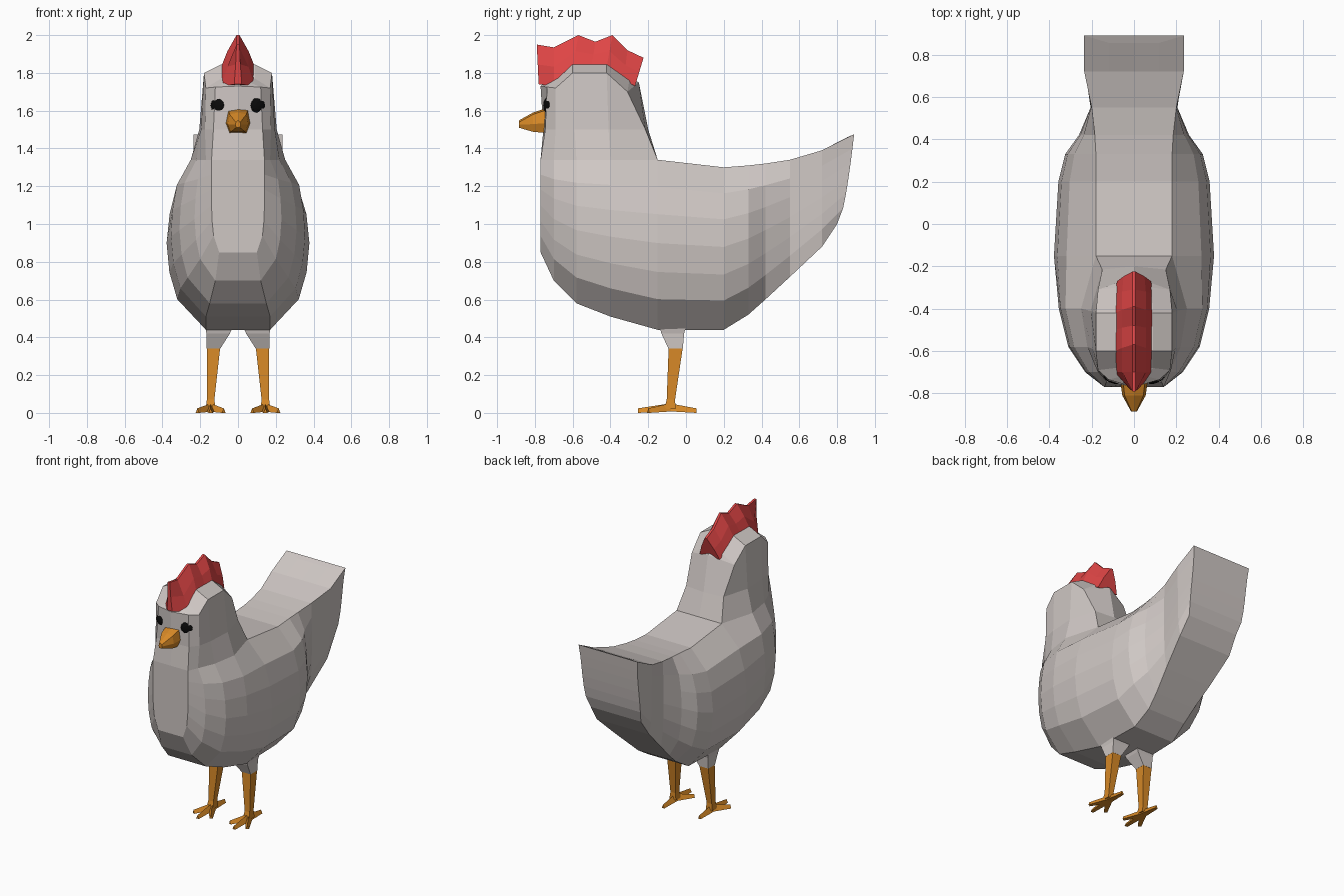
import bpy, bmesh, math
from mathutils import Vector, Matrix

if "Cube" in bpy.data.objects:
    bpy.data.objects.remove(bpy.data.objects["Cube"])


def colour(name, rgb):
    m = bpy.data.materials.new(name)
    m.diffuse_color = (*rgb, 1)
    m.use_nodes = True
    m.node_tree.nodes["Principled BSDF"].inputs["Base Color"].default_value = m.diffuse_color
    return m


WHITE = colour("feather white", (0.62, 0.57, 0.55))
RED = colour("comb red", (0.74, 0.06, 0.06))
ORANGE = colour("beak orange", (0.68, 0.25, 0.02))
BLACK = colour("eye black", (0.003, 0.003, 0.003))


def finish(name, bm, mat):
    bmesh.ops.remove_doubles(bm, verts=bm.verts, dist=0.0005)
    bmesh.ops.recalc_face_normals(bm, faces=bm.faces)
    me = bpy.data.meshes.new(name)
    bm.to_mesh(me)
    bm.free()
    me.materials.append(mat)
    ob = bpy.data.objects.new(name, me)
    bpy.context.collection.objects.link(ob)
    return ob


def loft(rings, caps=(True, True)):
    """Skin half rings (first and last point on x=0), mirrored to full rings."""
    bm = bmesh.new()
    h = len(rings[0])
    n = 2 * h - 2
    full = []
    for r in rings:
        pts = list(r) + [(-x, y, z) for x, y, z in r[-2:0:-1]]
        full.append([bm.verts.new(p) for p in pts])
    for a, b in zip(full, full[1:]):
        for i in range(n):
            j = (i + 1) % n
            bm.faces.new((a[i], a[j], b[j], b[i]))
    # ends closed with strips running from side to side
    for ring, on in ((full[0], caps[0]), (full[-1], caps[1])):
        if on:
            for i in range(h - 1):
                q = [ring[i], ring[i + 1], ring[(n - i - 1) % n], ring[(n - i) % n]]
                bm.faces.new(list(dict.fromkeys(q)))
    return bm


def tube(name, sections, mat, side):
    """Square tube through (x, y, z, half x, half y) sections, on one side."""
    bm = bmesh.new()
    rows = [[bm.verts.new((side * (x + sx * a), y + sy * b, z))
             for sx, sy in ((-1, -1), (1, -1), (1, 1), (-1, 1))]
            for x, y, z, a, b in sections]
    for p, q in zip(rows, rows[1:]):
        for i in range(4):
            bm.faces.new((p[i], p[(i + 1) % 4], q[(i + 1) % 4], q[i]))
    bm.faces.new(rows[0])
    bm.faces.new(rows[-1])
    return finish(name, bm, mat)


# Body and tail: y, bottom z, top z, bottom / widest / top half width
stations = [
    (-0.77, 0.85, 1.34, 0.10, 0.14, 0.14),
    (-0.70, 0.70, 1.34, 0.12, 0.23, 0.17),
    (-0.58, 0.58, 1.34, 0.15, 0.31, 0.22),
    (-0.40, 0.51, 1.34, 0.17, 0.355, 0.25),
    (-0.15, 0.44, 1.34, 0.17, 0.378, 0.18),
    (0.20, 0.44, 1.30, 0.16, 0.357, 0.18),
    (0.33, 0.52, 1.31, 0.15, 0.325, 0.18),
    (0.42, 0.60, 1.32, 0.16, 0.26, 0.185),
    (0.55, 0.72, 1.34, 0.185, 0.205, 0.20),
    (0.72, 0.88, 1.39, 0.21, 0.23, 0.235),
    (0.80, 1.00, 1.475, 0.20, 0.225, 0.235),
]
bulge = ((0, 0), (0.18, 0.73), (0.34, 0.93), (0.51, 1), (0.68, 0.92), (0.84, 0.70), (1, 0))
rings = []
for k, (y, zb, zt, xb, xm, xt) in enumerate(stations):
    tip = k == len(stations) - 1
    lean = lambda t: y + (0.09 * t ** 0.6 if tip else 0)
    ring = [(0, y, zb)]
    for i, (t, f) in enumerate(bulge):
        base = xb if i < 4 else xt
        ring.append((base + (xm - base) * f, lean(t), zb + (zt - zb) * t))
    ring.append((xt / 2, lean(1) - (0.035 if tip else 0), zt - (0.015 if tip else 0)))
    ring.append((0, lean(1), zt))
    rings.append(ring)
bm = loft(rings)
hidden = [f for f in bm.faces if f.calc_center_median().y < -0.16
          and all(v.co.z > 1.335 for v in f.verts)]
bmesh.ops.delete(bm, geom=hidden, context='FACES')
finish("body_and_tail", bm, WHITE)

# Neck and head, rising from the front of the body
neck = [(0, -.77), (.14, -.77), (.17, -.70), (.22, -.58), (.25, -.40), (.18, -.15), (0, -.15)]
throat = [(0, -.755), (.13, -.745), (.175, -.69), (.195, -.59), (.205, -.41), (.15, -.215), (0, -.20)]
brow = [(0, -.77, 1.73), (.12, -.735, 1.725), (.17, -.69, 1.72), (.18, -.6, 1.80),
        (.18, -.42, 1.80), (.17, -.31, 1.70), (0, -.25, 1.75)]
crown = [(0, -.76, 1.74), (.06, -.72, 1.75), (.09, -.68, 1.77), (.09, -.6, 1.845),
         (.09, -.42, 1.845), (.08, -.30, 1.76), (0, -.26, 1.755)]
finish("neck_and_head", loft([[(x, y, 1.34) for x, y in neck],
                              [(x, y, 1.50) for x, y in throat],
                              brow, crown], (False, True)), WHITE)

# Comb: ridge (y, z) above a base (y, z, half width)
ridge = [(-.79, 1.95), (-.70, 1.935), (-.57, 2.0), (-.48, 1.965), (-.39, 2.0), (-.31, 1.92), (-.225, 1.88)]
foot = [(-.78, 1.74, .02), (-.70, 1.73, .09), (-.60, 1.83, .09), (-.50, 1.83, .09),
        (-.42, 1.83, .09), (-.33, 1.76, .09), (-.27, 1.73, .08)]
comb = []
for (ry, rz), (fy, fz, w) in zip(ridge, foot):
    my, mz = (ry + fy) / 2, (rz + fz) / 2
    comb.append([(0, fy, fz), (w, fy, fz), (w * 0.62, my, mz), (0.008, ry, rz), (0, ry, rz)])
finish("comb", loft(comb), RED)

# Beak: y, top z, bottom z, half width
beak = []
for y, zt, zb, w in ((-.72, 1.62, 1.48, .068), (-.81, 1.59, 1.488, .055), (-.885, 1.548, 1.51, .014)):
    beak.append([(0, y, zb), (w * .7, y, zb), (w, y, zb + (zt - zb) * .4),
                 (w * .8, y, zt - .01), (0, y, zt)])
finish("beak", loft(beak), ORANGE)

for side, tag in ((-1, "left"), (1, "right")):
    # Eye: flattened ball turned to follow the face
    bm = bmesh.new()
    bmesh.ops.create_uvsphere(bm, u_segments=12, v_segments=6, radius=1,
                              matrix=Matrix.Translation((side * .106, -.732, 1.627))
                              @ Matrix.Rotation(side * math.radians(25), 4, 'Z')
                              @ Matrix.Diagonal((.043, .018, .043, 1))
                              @ Matrix.Rotation(math.radians(90), 4, 'X'))
    finish(tag + "_eye", bm, BLACK)
    # Feathered thigh and bare shank
    tube(tag + "_thigh", [(.10, -.07, .46, .075, .07), (.105, -.07, .42, .062, .06),
                          (.13, -.055, .34, .036, .038)], WHITE, side)
    tube(tag + "_shank", [(.13, -.055, .34, .035, .037), (.145, -.08, .07, .02, .022),
                          (.145, -.085, .02, .026, .03)], ORANGE, side)
    # Toes: three forward, one back
    for i, (tx, ty) in enumerate(((-.07, -.20), (0, -.255), (.07, -.20), (0, .055))):
        start, end = Vector((.145, -.085, 0)), Vector((.145 + tx, ty, 0))
        d = (end - start).normalized()
        across = Vector((-d.y, d.x, 0))
        bm = bmesh.new()
        rows = []
        for c, w, zt in ((start, .024, .05), (end, .011, .024)):
            pts = (c - across * w + Vector((0, 0, .008)), c + across * w + Vector((0, 0, .008)),
                   c + Vector((0, 0, zt)))
            if c is end:
                pts = [p - Vector((0, 0, .008)) * (k < 2) for k, p in enumerate(pts)]
            rows.append([bm.verts.new((side * p.x, p.y, p.z)) for p in pts])
        for k in range(3):
            m = (k + 1) % 3
            bm.faces.new((rows[0][k], rows[0][m], rows[1][m], rows[1][k]))
        bm.faces.new(rows[0])
        bm.faces.new(rows[1])
        finish(f"{tag}_toe_{i + 1}", bm, ORANGE)
